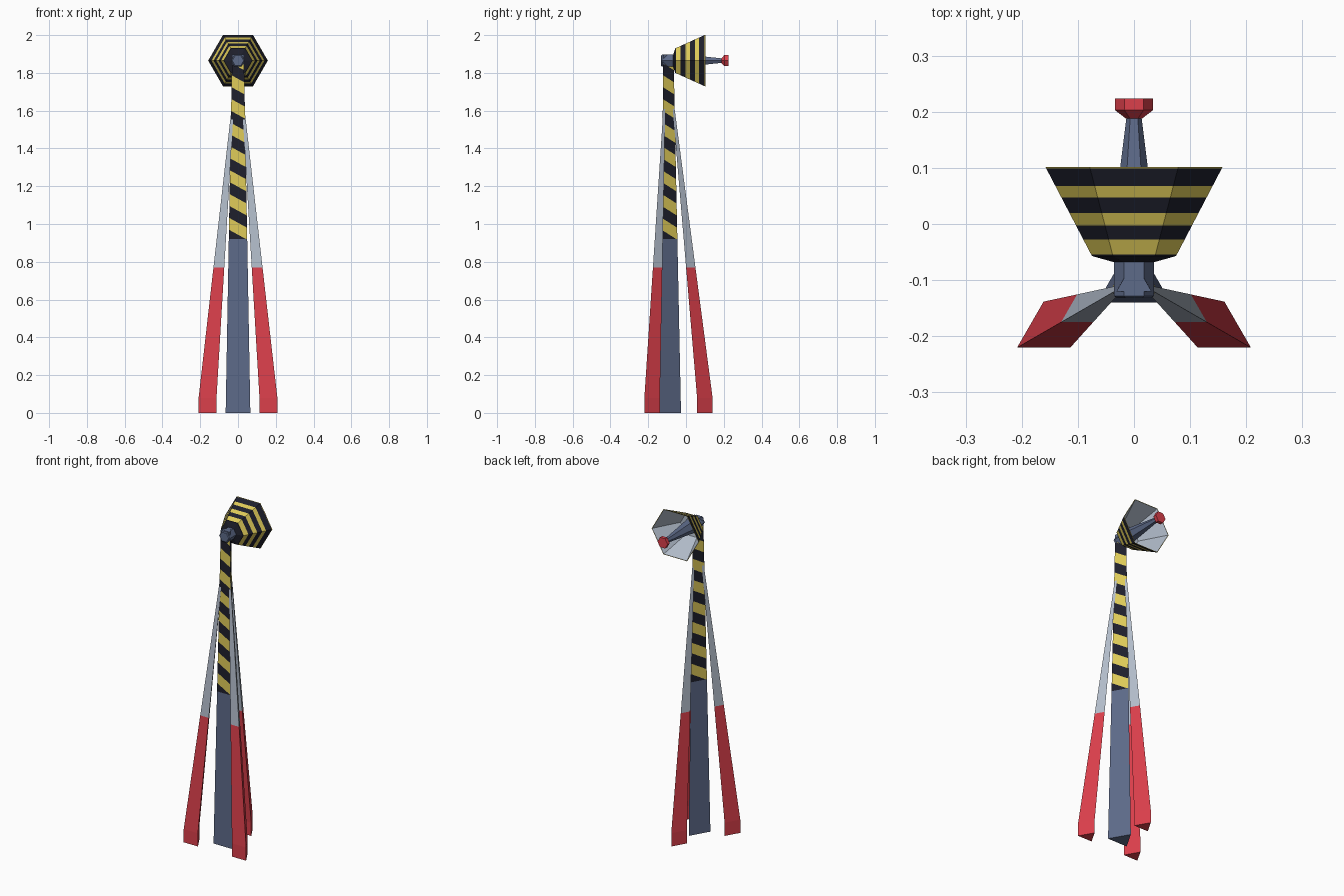
import bpy, bmesh, math
from mathutils import Vector

if "Cube" in bpy.data.objects:
    bpy.data.objects.remove(bpy.data.objects["Cube"])


def material(name, rgb):
    m = bpy.data.materials.new(name)
    m.diffuse_color = (*rgb, 1)
    m.use_nodes = True
    m.node_tree.nodes["Principled BSDF"].inputs["Base Color"].default_value = m.diffuse_color
    return m


RED = material("red", (0.71, 0.05, 0.07))
BLUE = material("slate blue", (0.11, 0.145, 0.25))
GREY = material("light grey", (0.45, 0.51, 0.60))
YELLOW = material("yellow", (0.74, 0.60, 0.10))
DARK = material("near black", (0.013, 0.014, 0.025))

AXIS_Y = -0.102   # mast axis
HEAD_Z = 1.865    # horn axis


def finish(name, bm, mats):
    bmesh.ops.recalc_face_normals(bm, faces=bm.faces)
    me = bpy.data.meshes.new(name)
    bm.to_mesh(me)
    bm.free()
    for m in mats:
        me.materials.append(m)
    ob = bpy.data.objects.new(name, me)
    bpy.context.collection.objects.link(ob)
    return ob


def skin(rings, bands=None):
    """Join rings of points into a capped solid; bands gives a material per band."""
    bm = bmesh.new()
    vs = [[bm.verts.new(p) for p in r] for r in rings]
    n = len(vs[0])
    for i in range(len(vs) - 1):
        for k in range(n):
            j = (k + 1) % n
            f = bm.faces.new((vs[i][k], vs[i][j], vs[i + 1][j], vs[i + 1][k]))
            f.material_index = bands[i] if bands else 0
    for ring, b in ((vs[0], 0), (vs[-1], -1)):
        f = bm.faces.new(ring)
        f.material_index = bands[b] if bands else 0
    return bm


def tri(cx, cy, z, r):
    """Upright triangle with one corner to the back."""
    return [(cx + r * math.cos(a), cy + r * math.sin(a), z)
            for a in (math.radians(90 + 120 * k) for k in range(3))]


def hexa(y, r):
    """Hexagon around the horn axis."""
    return [(r * math.cos(k * math.pi / 3), y, HEAD_Z + r * math.sin(k * math.pi / 3))
            for k in range(6)]


def mast_ring(z):
    return tri(0, AXIS_Y, z, 0.0755 - 0.0208 * z)


# Lower mast
finish("lower_mast", skin([mast_ring(0), mast_ring(0.92)]), [BLUE])

# Upper mast with diagonal stripes cut into each side
bm = skin([mast_ring(0.92), mast_ring(1.845)])
bmesh.ops.recalc_face_normals(bm, faces=bm.faces)
bm.normal_update()
PERIOD, SLOPE, START = 0.127, 0.55, 0.975
sides = []
for k in range(3):
    a = math.radians(-90 + 120 * k)
    n = Vector((math.cos(a), math.sin(a), 0))
    sides.append((n, Vector((0, 0, 1)).cross(n)))
for n, t in sides:
    for i in range(-4, 20):
        s = START + PERIOD * (i / 2 + 0.25)
        bm.normal_update()
        faces = [f for f in bm.faces if f.normal.dot(n) > 0.9]
        geom = set(faces)
        for f in faces:
            geom.update(f.edges)
            geom.update(f.verts)
        bmesh.ops.bisect_plane(bm, geom=list(geom), dist=1e-6,
                               plane_co=(0, AXIS_Y, s),
                               plane_no=Vector((0, 0, 1)) + t * SLOPE)
bm.normal_update()
for f in bm.faces:
    for n, t in sides:
        if f.normal.dot(n) > 0.9:
            c = f.calc_center_median() - Vector((0, AXIS_Y, 0))
            u = ((c.z + SLOPE * c.dot(t) - START) / PERIOD + 0.25) % 1
            f.material_index = 1 if u < 0.5 else 0
finish("striped_mast", bm, [DARK, YELLOW])

# Mast cap
finish("mast_cap", skin([mast_ring(1.845), mast_ring(1.898)]), [BLUE])

# Three tapering stay legs, red below and grey above
for name, deg in (("rear_leg", 90), ("left_leg", 210), ("right_leg", 330)):
    a = math.radians(deg)
    rings = [tri(d * math.cos(a), -0.1 + d * math.sin(a), z, r)
             for z, d, r in ((0, 0.186, 0.0547), (0.08, 0.186, 0.0547),
                             (0.77, 0.117, 0.033), (1.65, 0.029, 0.0055))]
    finish(name, skin(rings, [0, 0, 1]), [RED, GREY])

# Horn: striped outside, grey inside
outer = [(-0.068, 0.036), (-0.057, 0.075)]
for y in (-0.054, -0.028, -0.003, 0.02, 0.047, 0.068, 0.099, 0.102):
    outer.append((y, 0.075 + (y + 0.057) * 0.522))
inner = [(0.102, 0.155), (-0.052, 0.073), (-0.056, 0.03)]
rings = [hexa(y, r) for y, r in outer + inner]
finish("horn", skin(rings, [0, 0, 1, 0, 1, 0, 1, 0, 1, 1, 2, 2]), [DARK, YELLOW, GREY])

# Hub behind the horn
finish("hub", skin([hexa(-0.132, 0.03), hexa(-0.128, 0.036), hexa(-0.06, 0.036)]), [BLUE])

# Feed rod and its red tip
finish("feed_rod", skin([hexa(-0.056, 0.044), hexa(0.19, 0.0135)]), [BLUE])
finish("feed_tip", skin([hexa(0.188, 0.0145), hexa(0.203, 0.034), hexa(0.224, 0.034)]), [RED])
